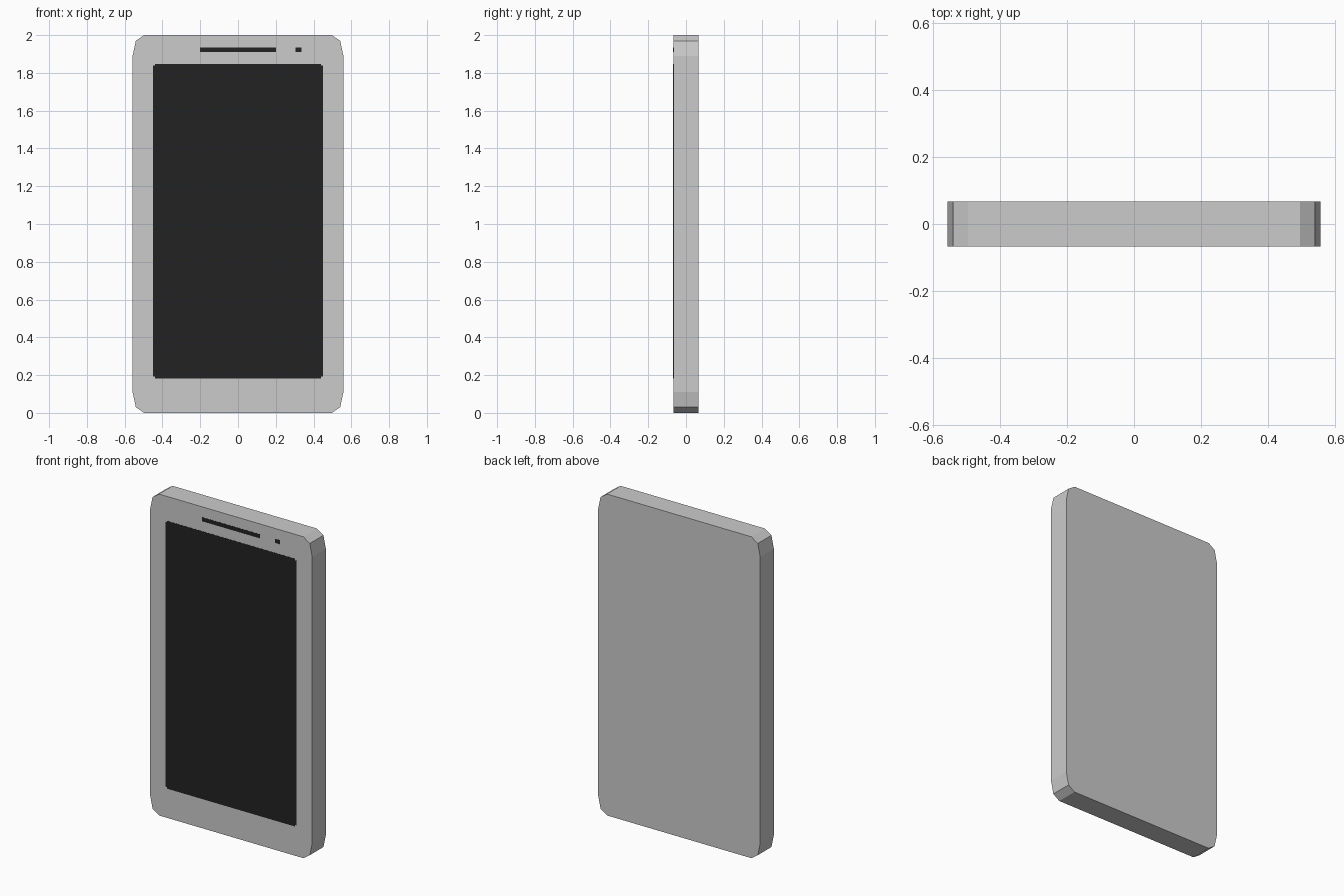
import bpy, bmesh

if "Cube" in bpy.data.objects:
    bpy.data.objects.remove(bpy.data.objects["Cube"])


def material(name, value):
    m = bpy.data.materials.new(name)
    m.diffuse_color = (value, value, value, 1)
    m.use_nodes = True
    m.node_tree.nodes["Principled BSDF"].inputs["Base Color"].default_value = m.diffuse_color
    return m


shell_grey = material("shell_grey", 0.6)
glass_black = material("glass_black", 0.016)


def mirrored_outline(corner):
    """Mirror one corner (top right, listed clockwise) into a closed outline."""
    right = corner + [(x, -z) for x, z in reversed(corner)]
    return right + [(-x, z) for x, z in reversed(right)]


def slab(name, corner, cx, cz, y0, y1, mat):
    """Extrude a mirrored outline in the xz plane from y0 to y1."""
    bm = bmesh.new()
    face = bm.faces.new([bm.verts.new((cx + x, y0, cz + z))
                         for x, z in mirrored_outline(corner)])
    ext = bmesh.ops.extrude_face_region(bm, geom=[face])
    for v in ext["geom"]:
        if isinstance(v, bmesh.types.BMVert):
            v.co.y = y1
    bmesh.ops.recalc_face_normals(bm, faces=bm.faces)
    mesh = bpy.data.meshes.new(name)
    bm.to_mesh(mesh)
    bm.free()
    mesh.materials.append(mat)
    obj = bpy.data.objects.new(name, mesh)
    bpy.context.collection.objects.link(obj)
    return obj


FRONT = -0.067

# Body with faceted rounded corners
slab("body", [(0.497, 1.0), (0.541, 0.97), (0.558, 0.89)], 0, 1.0,
     FRONT, -FRONT, shell_grey)

# Inlaid front details: screen with small stepped corners, earpiece, camera
plate = (FRONT - 0.001, FRONT + 0.001, glass_black)
slab("screen", [(0.44, 0.833), (0.44, 0.823), (0.45, 0.823)], 0, 1.015, *plate)
slab("earpiece", [(0.2, 0.0125)], 0, 1.923, *plate)
slab("front_camera", [(0.016, 0.0125)], 0.32, 1.923, *plate)
